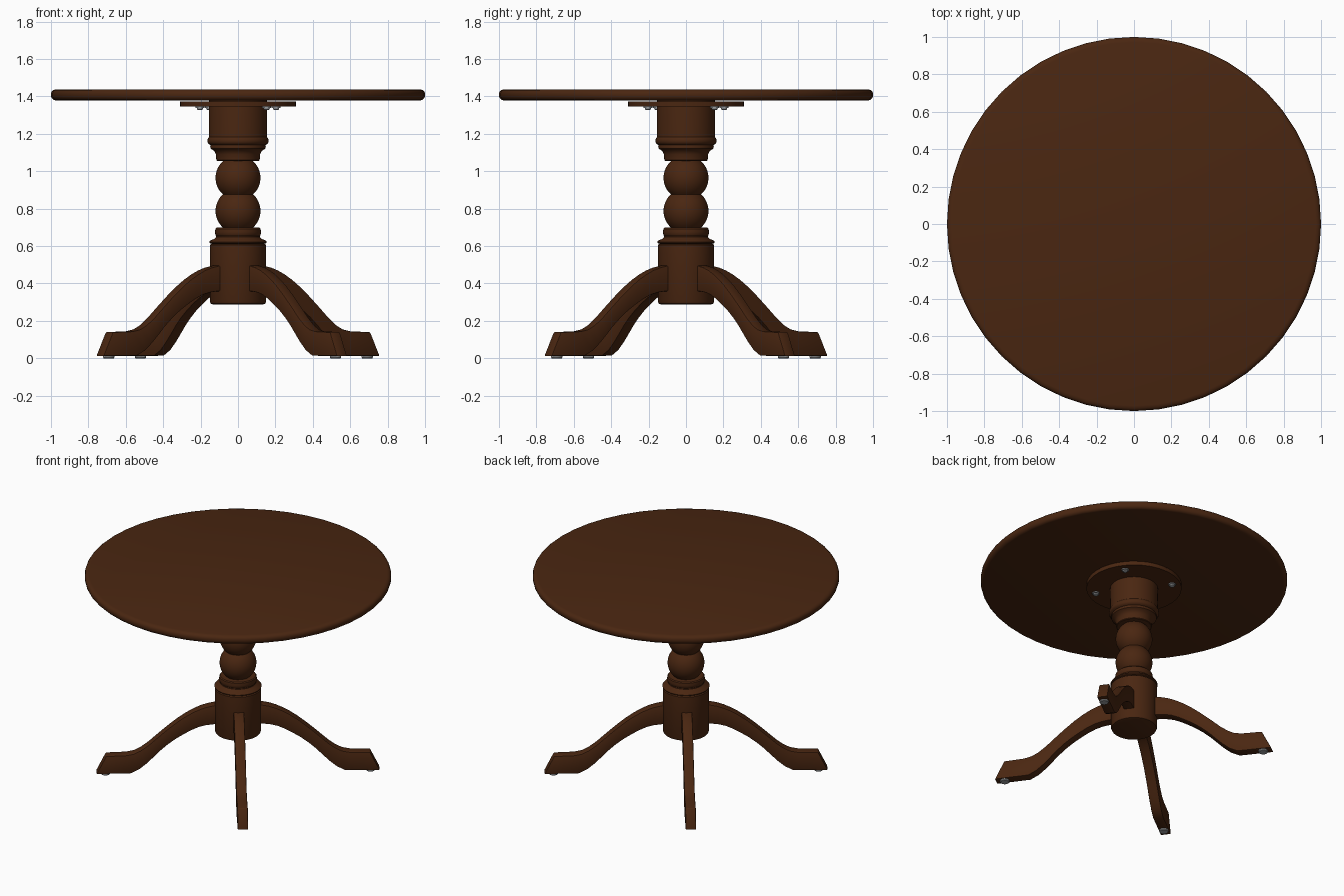
import bpy, bmesh, math
from mathutils import Matrix

if "Cube" in bpy.data.objects:
    bpy.data.objects.remove(bpy.data.objects["Cube"])


def material(name, rgb):
    m = bpy.data.materials.new(name)
    m.diffuse_color = (*rgb, 1)
    m.use_nodes = True
    m.node_tree.nodes["Principled BSDF"].inputs["Base Color"].default_value = m.diffuse_color
    return m


WOOD = material("dark_wood", (0.068, 0.0195, 0.0055))
METAL = material("grey_metal", (0.32, 0.33, 0.34))


def finish(bm, name, mat, angle=35):
    bmesh.ops.recalc_face_normals(bm, faces=bm.faces)
    me = bpy.data.meshes.new(name)
    bm.to_mesh(me)
    bm.free()
    ob = bpy.data.objects.new(name, me)
    bpy.context.collection.objects.link(ob)
    me.materials.append(mat)
    bpy.ops.object.select_all(action='DESELECT')
    ob.select_set(True)
    bpy.context.view_layer.objects.active = ob
    bpy.ops.object.shade_smooth_by_angle(angle=math.radians(angle))
    return ob


def lathe(name, profile, mat, sides=48, offset=(0, 0)):
    """Turn an (radius, z) outline about a vertical axis and cap both ends."""
    bm = bmesh.new()
    rings = []
    for r, z in profile:
        rings.append([bm.verts.new((offset[0] + r * math.cos(2 * math.pi * i / sides),
                                    offset[1] + r * math.sin(2 * math.pi * i / sides), z))
                      for i in range(sides)])
    for a, b in zip(rings, rings[1:]):
        for i in range(sides):
            j = (i + 1) % sides
            bm.faces.new((a[i], a[j], b[j], b[i]))
    bm.faces.new(rings[0][::-1])
    bm.faces.new(rings[-1])
    return finish(bm, name, mat)


def ball(zc, r, half):
    """Outline of a turned ball cut off at +-half height."""
    a = math.asin(half / r)
    return [(r * math.cos(a * t / 7), zc + r * math.sin(a * t / 7)) for t in range(-7, 8)]


# Round top with an eased rim
lathe("table_top", [(0.975, 1.379), (0.987, 1.382), (0.996, 1.391), (1.0, 1.402), (1.0, 1.416),
                    (0.996, 1.426), (0.987, 1.434), (0.972, 1.438)], WOOD)

# Mounting plate under the top
lathe("mounting_plate", [(0.31, 1.346), (0.31, 1.374)], WOOD)

# Turned pedestal: hub, collar, two balls, upper collar, drum
column = [(0.135, 0.288), (0.146, 0.292), (0.151, 0.304), (0.151, 0.606), (0.142, 0.612),
          (0.152, 0.616), (0.154, 0.622), (0.148, 0.63), (0.128, 0.638), (0.118, 0.648), (0.117, 0.655),
          (0.121, 0.66), (0.123, 0.675), (0.121, 0.692), (0.115, 0.698), (0.085, 0.699)]
column += ball(0.788, 0.12, 0.088) + ball(0.965, 0.12, 0.089)
column += [(0.112, 1.056), (0.116, 1.06), (0.118, 1.09), (0.126, 1.108), (0.14, 1.117),
           (0.147, 1.122), (0.149, 1.132), (0.146, 1.14), (0.157, 1.146), (0.163, 1.156),
           (0.163, 1.168), (0.16, 1.176), (0.155, 1.182), (0.156, 1.33), (0.154, 1.378)]
lathe("pedestal", column, WOOD)

# Curved legs: upper and lower outlines (distance from axis, height)
upper = [(0.10, 0.497), (0.15, 0.495), (0.20, 0.485), (0.245, 0.47), (0.29, 0.449), (0.34, 0.42),
         (0.39, 0.385), (0.46, 0.328), (0.525, 0.27), (0.585, 0.215), (0.635, 0.177), (0.68, 0.154),
         (0.73, 0.144), (0.862, 0.14)]
lower = [(0.10, 0.36), (0.16, 0.358), (0.21, 0.352), (0.26, 0.339), (0.31, 0.316), (0.36, 0.287),
         (0.41, 0.255), (0.46, 0.217), (0.51, 0.172), (0.555, 0.125), (0.60, 0.08), (0.645, 0.042),
         (0.70, 0.014), (0.925, 0.012)]
W = 0.034
START = math.radians(37)
for n in range(4):
    rot = Matrix.Rotation(START + n * math.pi / 2, 4, 'Z')
    bm = bmesh.new()
    secs = []
    for u, l in zip(upper, lower):
        secs.append([bm.verts.new((p[0], y, p[1])) for p, y in ((u, W), (u, -W), (l, -W), (l, W))])
    for a, b in zip(secs, secs[1:]):
        for i in range(4):
            j = (i + 1) % 4
            bm.faces.new((a[i], a[j], b[j], b[i]))
    bm.faces.new(secs[0][::-1])
    bm.faces.new(secs[-1])
    bmesh.ops.recalc_face_normals(bm, faces=bm.faces)
    # Ease the long edges
    sharp = [e for e in bm.edges if e.calc_face_angle() > math.radians(45)]
    bmesh.ops.bevel(bm, geom=sharp, offset=0.006, segments=2, profile=0.5, affect='EDGES')
    bm.transform(rot)
    finish(bm, f"leg_{n + 1}", WOOD)

    # Glide under the foot
    p = rot @ Matrix.Translation((0.865, 0, 0)).translation
    lathe(f"foot_glide_{n + 1}", [(0.027, 0.0), (0.03, 0.004), (0.03, 0.014)], METAL, 24, (p.x, p.y))

    # Screw holding the plate: washer and head
    p = rot @ Matrix.Translation((0.255, 0, 0)).translation
    lathe(f"plate_screw_{n + 1}", [(0.008, 1.327), (0.015, 1.33), (0.017, 1.338), (0.024, 1.339),
                                   (0.024, 1.348)], METAL, 16, (p.x, p.y))
